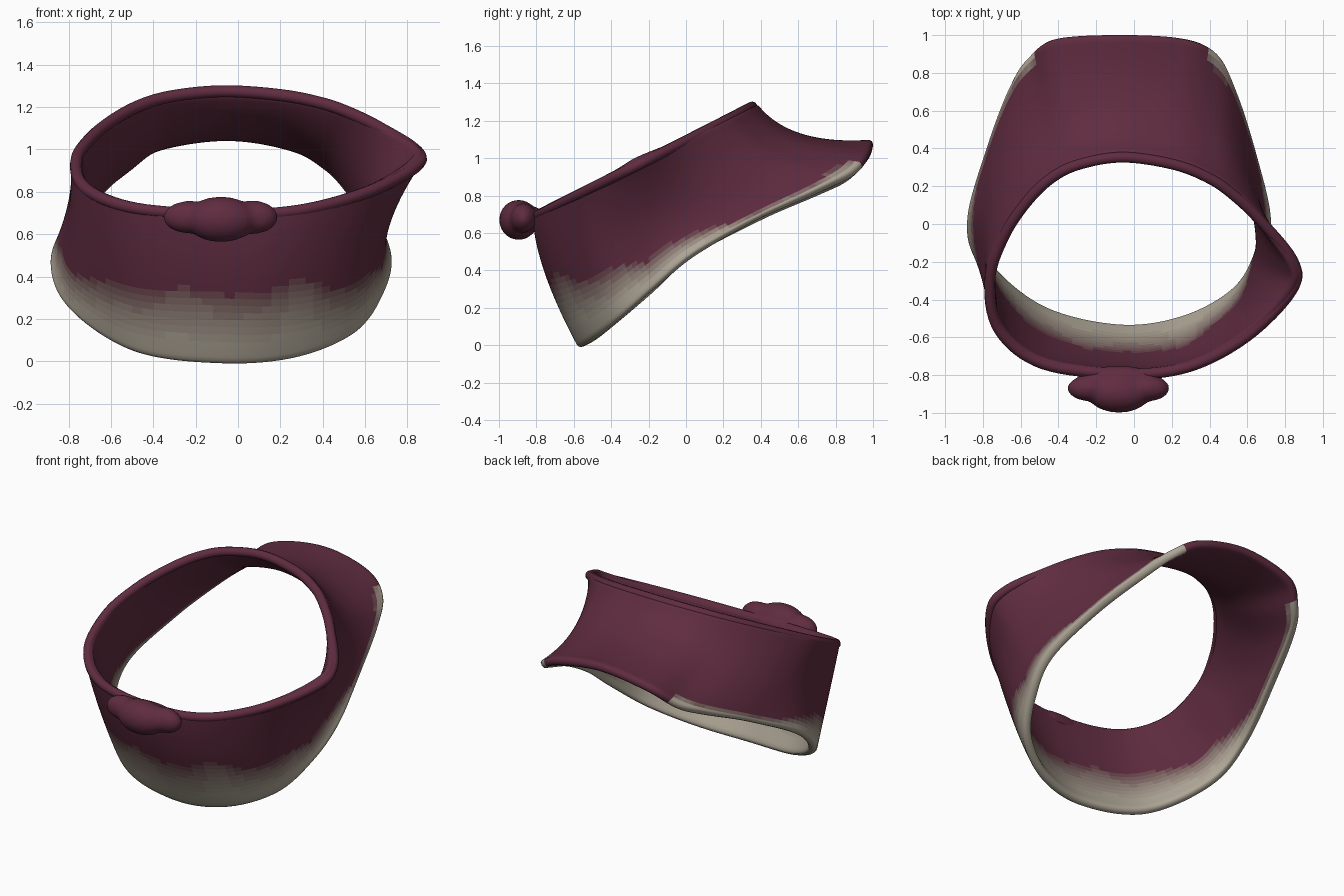
import bpy, bmesh, math, random
from mathutils import Vector, Matrix

if "Cube" in bpy.data.objects:
    bpy.data.objects.remove(bpy.data.objects["Cube"])

random.seed(11)

# Stations counter-clockwise from the front: rim x,y | middle x,y,z | lower edge x,y,z
STATIONS = [
    (-.06, -.82, -.06, -.755, .39, -.08, -.57, -.02),
    (.30, -.78, .28, -.70, .39, .28, -.52, .01),
    (.62, -.61, .57, -.51, .46, .56, -.37, .13),
    (.86, -.36, .70, -.28, .60, .69, -.17, .31),
    (.87, -.20, .71, -.08, .72, .73, .04, .49),
    (.70, .02, .64, .20, .86, .65, .38, .68),
    (.56, .16, .53, .41, .97, .55, .70, .83),
    (.42, .26, .41, .52, 1.04, .45, .90, .94),
    (.22, .34, .22, .59, 1.11, .28, .98, 1.04),
    (-.06, .38, -.06, .62, 1.13, -.06, 1.00, 1.10),
    (-.30, .34, -.33, .58, 1.10, -.42, .98, 1.04),
    (-.46, .26, -.49, .51, 1.03, -.56, .89, .93),
    (-.60, .12, -.64, .37, .95, -.66, .74, .84),
    (-.72, -.07, -.76, .14, .84, -.78, .42, .69),
    (-.79, -.30, -.805, -.11, .72, -.89, .02, .48),
    (-.74, -.57, -.77, -.40, .54, -.81, -.22, .25),
    (-.50, -.76, -.50, -.65, .41, -.50, -.47, .04),
]
STEPS, ROWS = 8, 24


def material(name, rgb):
    m = bpy.data.materials.new(name)
    m.diffuse_color = (*rgb, 1)
    m.use_nodes = True
    m.node_tree.nodes["Principled BSDF"].inputs["Base Color"].default_value = m.diffuse_color
    return m


def catmull(a, b, c, d, t):
    return 0.5 * (2 * b + (c - a) * t + (2 * a - 5 * b + 4 * c - d) * t * t
                  + (3 * b - a - 3 * c + d) * t ** 3)


def closed_curve(points):
    n = len(points)
    return [catmull(*(points[(i + k) % n] for k in (-1, 0, 1, 2)), s / STEPS)
            for i in range(n) for s in range(STEPS)]


def add_object(name, bm, mats):
    me = bpy.data.meshes.new(name)
    bm.to_mesh(me)
    bm.free()
    for m in mats:
        me.materials.append(m)
    for p in me.polygons:
        p.use_smooth = True
    ob = bpy.data.objects.new(name, me)
    bpy.context.collection.objects.link(ob)
    return ob


# Colours: wine red fading to bare beige at the lower edge
WINE, BEIGE = Vector((.115, .025, .05)), Vector((.43, .385, .31))
SHADES = 10
mats = [material(f"fade_{k}", WINE.lerp(BEIGE, k / (SHADES - 1))) for k in range(SHADES)]

# Band wall: lofted between the three guide loops
rim = closed_curve([Vector((s[0], s[1], .71 + .485 * (s[1] + .82))) for s in STATIONS])
mid = closed_curve([Vector(s[2:5]) for s in STATIONS])
low = closed_curve([Vector(s[5:8]) for s in STATIONS])
bm = bmesh.new()
rings = []
for j in range(ROWS + 1):
    t = j / ROWS
    w = (2 * (t - .5) * (t - 1), 4 * t * (1 - t), 2 * t * (t - .5))
    rings.append([bm.verts.new(l * w[0] + m * w[1] + r * w[2])
                  for l, m, r in zip(low, mid, rim)])
n = len(rim)
half = STEPS // 2
jitter = [random.uniform(.7, 1.3) for _ in range(n // half)]
for i in range(n):
    # jagged depth of the bare area, fading out at the middle of the back
    k, f = divmod(i, half)
    f /= half
    wob = jitter[k] * (1 - f) + jitter[(k + 1) % len(jitter)] * f
    back = max(0, min(1, (low[i].y + .45) / .7))
    depth = (.42 * (1 - back) + .10 * back) * wob
    for j in range(ROWS):
        i2 = (i + 1) % n
        face = bm.faces.new((rings[j][i], rings[j][i2], rings[j + 1][i2], rings[j + 1][i]))
        fade = max(0, min(1, 1.4 * (1 - (j + .5) / ROWS / depth)))
        if low[i].y > .93:
            fade = 0
        face.material_index = round(fade * (SHADES - 1))
band = add_object("band", bm, mats)
solid = band.modifiers.new("thickness", 'SOLIDIFY')
solid.thickness, solid.offset = .055, -1
sub = band.modifiers.new("round", 'SUBSURF')
sub.levels = sub.render_levels = 1

# Rolled lip along the top rim
curve = bpy.data.curves.new("rolled_lip", 'CURVE')
curve.dimensions = '3D'
curve.bevel_depth, curve.bevel_resolution = .029, 3
sp = curve.splines.new('POLY')
sp.points.add(n - 1)
for p, co in zip(sp.points, rim):
    inward = Vector((-co.x, -.2 - co.y, 0)).normalized() * .027
    p.co = (*(co + inward - Vector((0, 0, .018))), 1)
sp.use_cyclic_u = True
curve.materials.append(mats[0])
bpy.context.collection.objects.link(bpy.data.objects.new("rolled_lip", curve))

# Knotted lump at the front of the rim
LOBES = [((-.08, -.895, .67), (.17, .105, .108)), ((-.23, -.87, .68), (.125, .07, .078)),
         ((.07, -.87, .68), (.12, .07, .08)), ((-.08, -.82, .68), (.22, .07, .06))]
bm = bmesh.new()
for loc, size in LOBES:
    bmesh.ops.create_uvsphere(bm, u_segments=24, v_segments=14, radius=1,
                              matrix=Matrix.LocRotScale(Vector(loc), None, Vector(size)))
knot = add_object("front_knot", bm, [mats[0]])
rm = knot.modifiers.new("merge", 'REMESH')
rm.mode, rm.voxel_size, rm.use_smooth_shade = 'VOXEL', .014, True
sm = knot.modifiers.new("soften", 'SMOOTH')
sm.factor, sm.iterations = .5, 10
